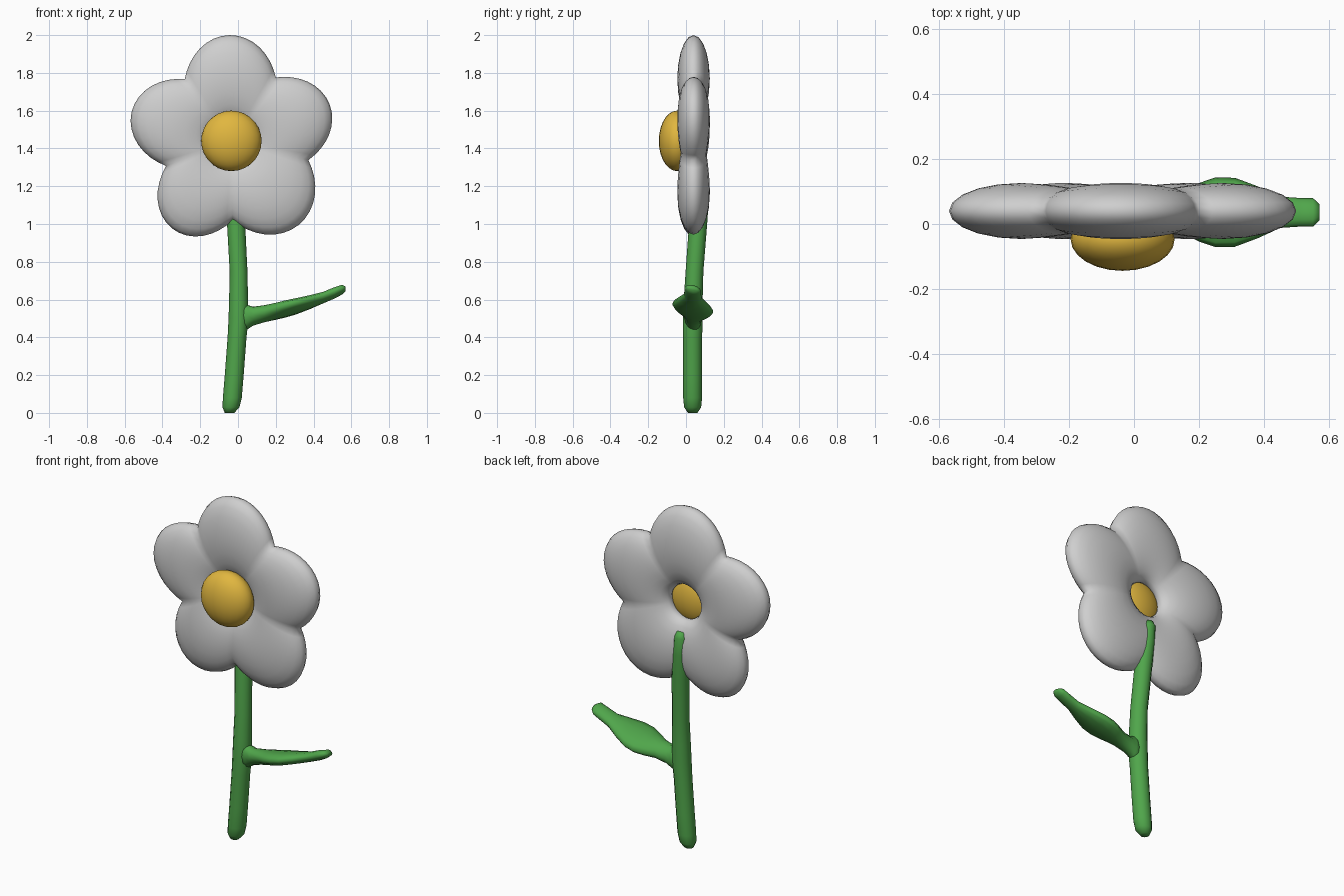
import bpy
import bmesh
import math
from mathutils import Vector

cube = bpy.data.objects.get("Cube")
if cube:
    bpy.data.objects.remove(cube, do_unlink=True)


def material(name, color):
    mat = bpy.data.materials.new(name)
    mat.use_nodes = True
    mat.diffuse_color = color
    mat.node_tree.nodes["Principled BSDF"].inputs["Base Color"].default_value = color
    return mat


WHITE = material("petal white", (0.62, 0.62, 0.62, 1))
YELLOW = material("centre yellow", (0.75, 0.47, 0.05, 1))
GREEN = material("stem green", (0.08, 0.38, 0.07, 1))


def skin(name, rings, mat, closed=False):
    """Join equal rings of points into one smooth surface, looped or capped."""
    bm = bmesh.new()
    loops = [[bm.verts.new(p) for p in ring] for ring in rings]
    sides = len(loops[0])
    pairs = list(zip(loops, loops[1:]))
    if closed:
        pairs.append((loops[-1], loops[0]))
    else:
        bm.faces.new(loops[0])
        bm.faces.new(loops[-1])
    for a, b in pairs:
        for i in range(sides):
            j = (i + 1) % sides
            bm.faces.new((a[i], a[j], b[j], b[i]))
    bmesh.ops.recalc_face_normals(bm, faces=bm.faces)
    for face in bm.faces:
        face.smooth = True
    mesh = bpy.data.meshes.new(name)
    bm.to_mesh(mesh)
    bm.free()
    mesh.materials.append(mat)
    obj = bpy.data.objects.new(name, mesh)
    bpy.context.collection.objects.link(obj)
    return obj


def oval(centre, u, v, sides=12):
    steps = [math.tau * i / sides for i in range(sides)]
    return [Vector(centre) + u * math.cos(t) + v * math.sin(t) for t in steps]


# Puffy five-petal ring with a small hole in the middle
HEART = Vector((-0.035, 0.04, 1.44))
HOLE = 0.10
# each petal: starting notch angle, notch radius, tip radius
petals = [(55, 0.41, 0.56), (127, 0.41, 0.55), (201, 0.37, 0.56),
          (271, 0.42, 0.57), (346, 0.42, 0.555), (415, 0.41, 0.56)]
rings = []
STEPS = 16
for (a0, r0, tip), (a1, r1, _) in zip(petals, petals[1:]):
    for i in range(STEPS):
        t = i / STEPS
        bulge = math.sin(math.pi * t)
        notch = r0 + (r1 - r0) * t
        outer = notch + (tip - (r0 + r1) / 2) * bulge
        angle = math.radians(a0 + (a1 - a0) * t)
        out = Vector((math.cos(angle), 0, math.sin(angle)))
        depth = Vector((0, 0.068 + 0.018 * bulge, 0))
        rings.append(oval(HEART + out * (outer + HOLE) / 2,
                          out * (outer - HOLE) / 2, depth, 20))
skin("petals", rings, WHITE, closed=True)

# Domed flower centre
bpy.ops.mesh.primitive_uv_sphere_add(segments=24, ring_count=14, radius=1,
                                     location=(-0.035, -0.047, 1.44))
centre = bpy.context.object
centre.name = "flower_centre"
centre.scale = (0.16, 0.097, 0.16)
centre.data.materials.append(YELLOW)
bpy.ops.object.shade_smooth()

# Gently bending stem: x, y, z, radius
stem = [(-0.045, 0.035, 0, 0.025), (-0.037, 0.035, 0.03, 0.045),
        (-0.03, 0.035, 0.08, 0.05), (-0.02, 0.035, 0.2, 0.05),
        (-0.005, 0.035, 0.4, 0.05), (0.003, 0.036, 0.5, 0.053),
        (0.003, 0.038, 0.6, 0.05), (0.003, 0.045, 0.75, 0.047),
        (-0.01, 0.064, 1, 0.048), (-0.022, 0.077, 1.15, 0.045),
        (-0.03, 0.085, 1.25, 0.038), (-0.03, 0.088, 1.28, 0.022)]
X, Y, Z = Vector((1, 0, 0)), Vector((0, 1, 0)), Vector((0, 0, 1))
skin("stem", [oval((x, y, z), X * r, Y * r) for x, y, z, r in stem], GREEN)

# Side leaf: x, z, half width, half thickness
leaf = [(0, 0.5, 0.04, 0.085), (0.05, 0.507, 0.048, 0.065),
        (0.08, 0.512, 0.05, 0.05), (0.14, 0.525, 0.06, 0.045),
        (0.2, 0.538, 0.09, 0.042), (0.25, 0.55, 0.107, 0.041),
        (0.31, 0.565, 0.106, 0.038), (0.38, 0.586, 0.08, 0.034),
        (0.45, 0.61, 0.048, 0.03), (0.51, 0.635, 0.044, 0.03),
        (0.55, 0.652, 0.044, 0.025), (0.57, 0.656, 0.025, 0.012)]
ACROSS = Vector((0, 1, -0.19))
skin("leaf", [oval((x, 0.036, z), ACROSS * w, Z * h) for x, z, w, h in leaf], GREEN)
